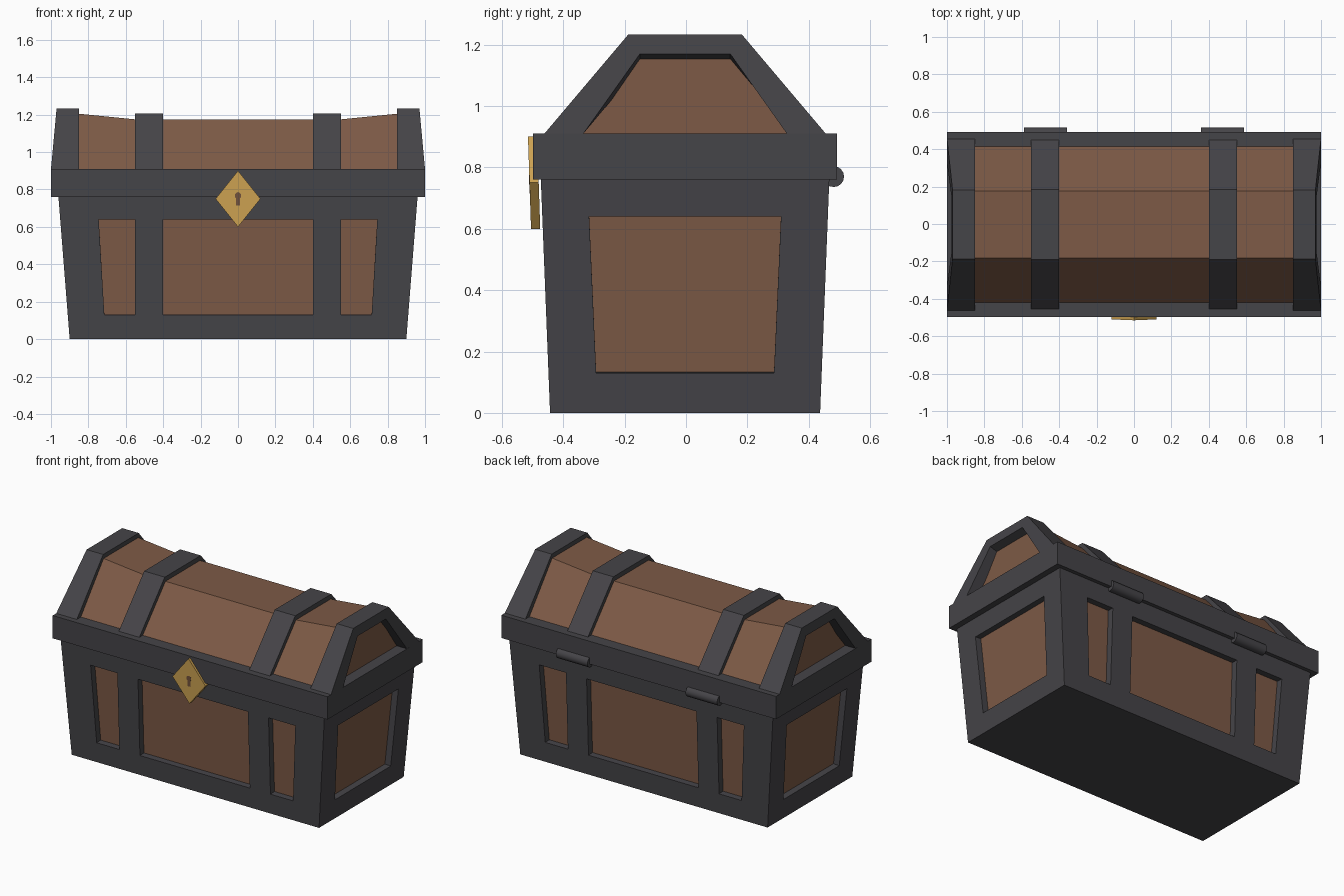
import bpy, bmesh, math
from mathutils import Vector

if "Cube" in bpy.data.objects:
    bpy.data.objects.remove(bpy.data.objects["Cube"])

CY = -0.003  # centre line of the chest in y


def material(name, rgb):
    m = bpy.data.materials.new(name)
    m.diffuse_color = (*rgb, 1)
    m.use_nodes = True
    m.node_tree.nodes["Principled BSDF"].inputs["Base Color"].default_value = m.diffuse_color
    return m


IRON = material("dark iron", (0.060, 0.058, 0.065))
WOOD = material("brown wood", (0.205, 0.102, 0.061))
GOLD = material("gold", (0.62, 0.37, 0.085))
HOLE = material("keyhole brown", (0.17, 0.085, 0.045))


def finish(name, bm, *mats):
    bmesh.ops.remove_doubles(bm, verts=bm.verts, dist=1e-5)
    bmesh.ops.recalc_face_normals(bm, faces=bm.faces)
    me = bpy.data.meshes.new(name)
    bm.to_mesh(me)
    bm.free()
    for m in mats:
        me.materials.append(m)
    ob = bpy.data.objects.new(name, me)
    bpy.context.collection.objects.link(ob)
    return ob


def loft(name, sections, mat):
    """Skin a list of equal-length closed outlines and cap both ends."""
    bm = bmesh.new()
    rings = [[bm.verts.new(p) for p in s] for s in sections]
    n = len(rings[0])
    for a, b in zip(rings, rings[1:]):
        for i in range(n):
            j = (i + 1) % n
            bm.faces.new((a[i], a[j], b[j], b[i]))
    bm.faces.new(rings[0])
    bm.faces.new(rings[-1])
    return finish(name, bm, mat)


# Body: tapered box with recessed wood panels
ZS = [0, 0.13, 0.64, 0.78]


def lerp(b, t, z):
    return b + (t - b) * z / 0.76


bm = bmesh.new()
front_cols = [(-.90, -.96), (-.707, -.752), (-.55, -.55), (-.40, -.40),
              (.40, .40), (.55, .55), (.707, .752), (.90, .96)]
side_cols = [(-.44, -.47), (-.284, -.318), (.284, .318), (.44, .47)]
panels = []
for cols, wood_cols, place in (
        (front_cols, (1, 3, 5), lambda u, z, s: (u * s, CY - s * lerp(.44, .47, z), z)),
        (side_cols, (1,), lambda u, z, s: (s * lerp(.90, .96, z), CY + u * s, z))):
    for s in (1, -1):
        grid = [[bm.verts.new(place(lerp(b, t, z), z, s)) for b, t in cols] for z in ZS]
        for r in range(3):
            for c in range(len(cols) - 1):
                f = bm.faces.new((grid[r][c], grid[r][c + 1], grid[r + 1][c + 1], grid[r + 1][c]))
                if r == 1 and c in wood_cols:
                    panels.append(f)
bm.faces.new([bm.verts.new((x * .90, CY + y * .44, 0))
              for x, y in ((-1, -1), (-1, 1), (1, 1), (1, -1))])
bm.normal_update()
for f in panels:
    n = f.normal.copy()
    old = list(f.verts)
    inner = [bm.verts.new(v.co - n * 0.042) for v in old]
    for i in range(4):
        j = (i + 1) % 4
        bm.faces.new((old[i], old[j], inner[j], inner[i]))
    bm.faces.new(inner).material_index = 1
    bm.faces.remove(f)
finish("chest_body", bm, IRON, WOOD)

# Lid rim
loft("lid_rim", [[(x, CY + y, z) for x, y in ((-1, -.495), (1, -.495), (1, .495), (-1, .495))]
                 for z in (.76, .91)], IRON)


# Lid wood: faceted vault, slightly flared towards the ends
def vault(x, base, top, z, z0=.90):
    return [(x, CY - base, z0), (x, CY - top, z), (x, CY + top, z), (x, CY + base, z0)]


loft("lid_wood", [vault(x, .425, .18, z) for x, z in
                  ((-.925, 1.205), (-.85, 1.205), (-.55, 1.175),
                   (.55, 1.175), (.85, 1.205), (.925, 1.205))], WOOD)

for s, side in ((-1, "left"), (1, "right")):
    # Middle band over the lid
    loft(side + "_lid_band", [vault(s * x, .46, .187, 1.205) for x in (.40, .55)], IRON)

    # End frame: arch with a sloping outer face and an opening to the wood
    def arch(x_base, x_top, z_in):
        pts = [(-.460, .908), (-.185, 1.233), (.185, 1.233), (.460, .908),
               (.333, .908), (.147, z_in), (-.147, z_in), (-.333, .908)]
        return [(s * (x_base + (x_top - x_base) * (z - .908) / .325), CY + y, z) for y, z in pts]

    bm = bmesh.new()
    rings = [[bm.verts.new(p) for p in arch(*a)] for a in ((.85, .85, 1.13), (1.0, .97, 1.17))]
    for i in range(8):
        j = (i + 1) % 8
        bm.faces.new((rings[0][i], rings[0][j], rings[1][j], rings[1][i]))
    for r in rings:
        for i in range(3):
            bm.faces.new((r[i], r[i + 1], r[6 - i], r[7 - i]))
    finish(side + "_lid_end_frame", bm, IRON)

    # Hinge barrel on the back
    bpy.ops.mesh.primitive_cylinder_add(vertices=16, radius=.034, depth=.23,
                                        location=(s * .472, .481, .77),
                                        rotation=(0, math.pi / 2, 0))
    hinge = bpy.context.object
    hinge.name = side + "_hinge"
    hinge.data.materials.append(IRON)
    bpy.ops.object.shade_smooth_by_angle()


# Lock plate: diamond leaning slightly forward
def lock_y(z):
    return -.505 - (z - .60) * .033


diamond = [(0, .60), (.12, .75), (0, .90), (-.12, .75)]
loft("lock_plate", [[(x, lock_y(z) + d, z) for x, z in diamond] for d in (0, .03)], GOLD)

# Keyhole: round top with a flared slot
outline = [(.017 * math.cos(math.radians(a)), .767 + .019 * math.sin(math.radians(a)))
           for a in range(-50, 231, 28)]
outline += [(-.012, .715), (.012, .715)]
loft("keyhole", [[(x, lock_y(z) + d, z) for x, z in outline] for d in (-.001, .003)], HOLE)
